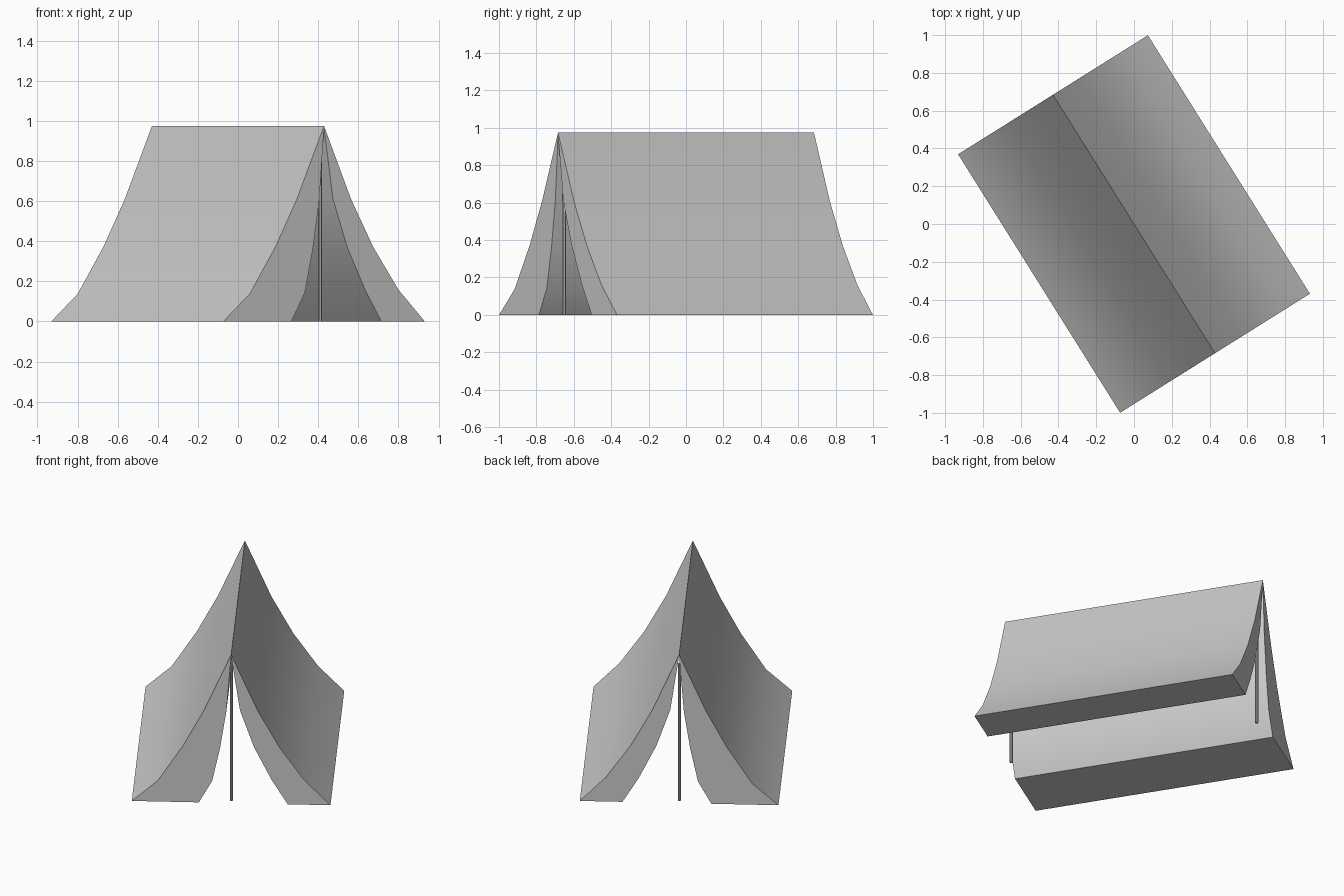
import bpy, bmesh, math
from mathutils import Matrix

if "Cube" in bpy.data.objects:
    bpy.data.objects.remove(bpy.data.objects["Cube"])

HALF_LENGTH = 0.8075
ANGLE = math.atan2(0.531, 0.847)
TURN = Matrix.Rotation(ANGLE, 4, 'Z')

# Cross-section, left foot to right foot: (across, height)
outer = [(-0.593, 0), (-0.437, 0.138), (-0.286, 0.372), (-0.161, 0.608), (0, 0.975),
         (0.159, 0.61), (0.289, 0.372), (0.437, 0.16), (0.593, 0)]
inner = [(-0.192, 0), (-0.113, 0.143), (-0.066, 0.36), (-0.028, 0.605), (0, 0.966),
         (0.053, 0.61), (0.136, 0.372), (0.242, 0.157), (0.338, 0)]


def add_object(name, bm):
    bmesh.ops.recalc_face_normals(bm, faces=bm.faces)
    mesh = bpy.data.meshes.new(name)
    bm.to_mesh(mesh)
    bm.free()
    obj = bpy.data.objects.new(name, mesh)
    bpy.context.collection.objects.link(obj)
    bpy.ops.object.select_all(action='DESELECT')
    obj.select_set(True)
    bpy.context.view_layer.objects.active = obj
    bpy.ops.object.shade_smooth_by_angle(angle=math.radians(30))
    return obj


# Canvas: thick sagging walls extruded along the ridge, open at both ends
bm = bmesh.new()


def row(points, y):
    return [bm.verts.new((x, y, z)) for x, z in points]


of, ob = row(outer, -HALF_LENGTH), row(outer, HALF_LENGTH)
nf, nb = row(inner, -HALF_LENGTH), row(inner, HALF_LENGTH)
for i in range(len(outer) - 1):
    for a, b in ((of, ob), (nf, nb), (of, nf), (ob, nb)):
        bm.faces.new((a[i], a[i + 1], b[i + 1], b[i]))
for i in (0, -1):
    bm.faces.new((of[i], ob[i], nb[i], nf[i]))
bm.transform(TURN)
add_object("tent_canvas", bm)

# Support poles just inside each opening
POLE_HEIGHT = 0.9
for name, side in (("front_pole", -1), ("back_pole", 1)):
    bm = bmesh.new()
    bmesh.ops.create_cone(bm, cap_ends=True, segments=8, radius1=0.0095,
                          radius2=0.0095, depth=POLE_HEIGHT)
    bm.transform(TURN @ Matrix.Translation((0, side * 0.769, POLE_HEIGHT / 2)))
    add_object(name, bm)
